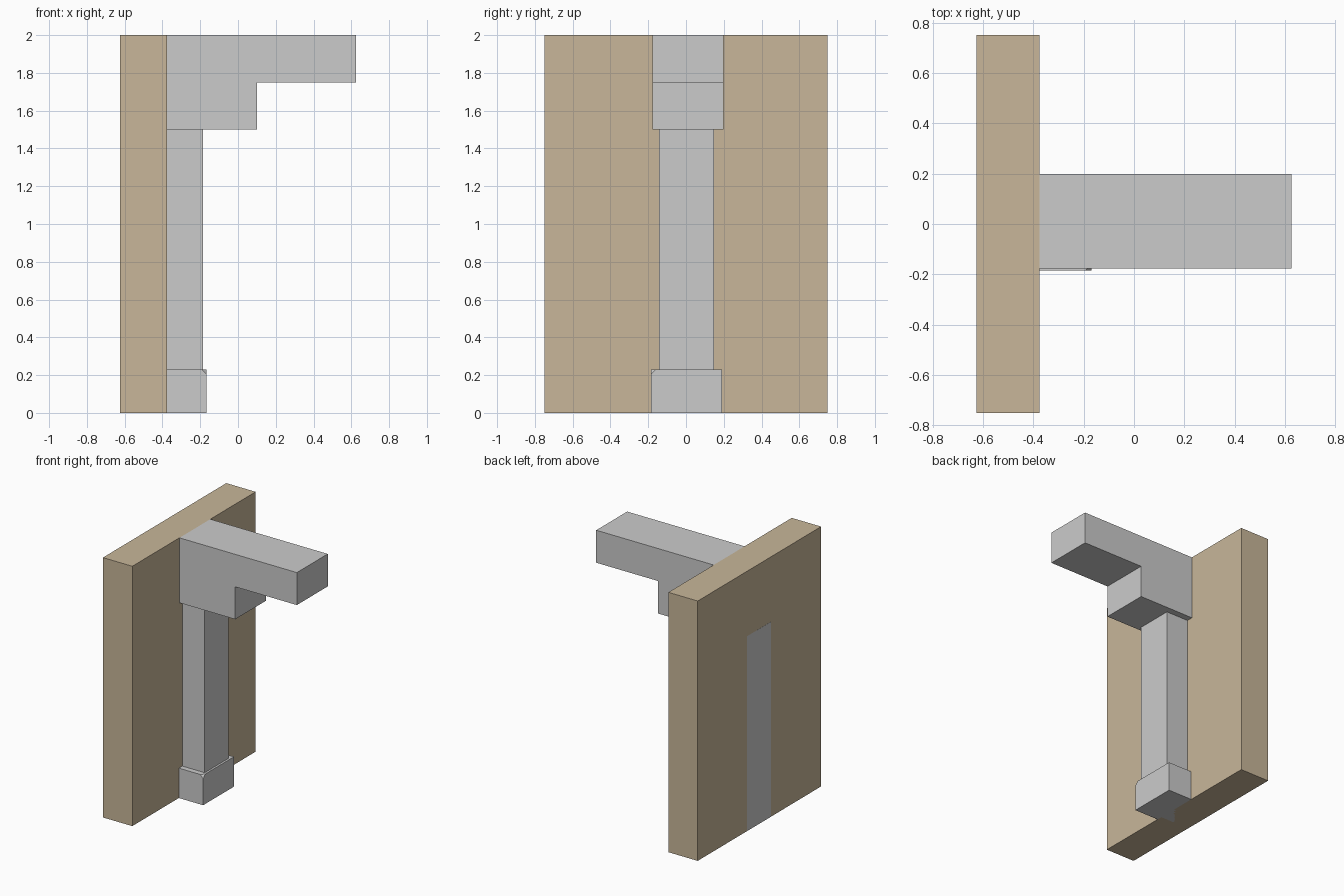
import bpy, bmesh
from mathutils import Vector

if "Cube" in bpy.data.objects:
    bpy.data.objects.remove(bpy.data.objects["Cube"])


def finish(name, bm):
    bmesh.ops.recalc_face_normals(bm, faces=bm.faces)
    mesh = bpy.data.meshes.new(name)
    bm.to_mesh(mesh)
    bm.free()
    obj = bpy.data.objects.new(name, mesh)
    bpy.context.collection.objects.link(obj)
    return obj


def prism(profile, y0, y1):
    """Extrude an x/z outline from y0 to y1."""
    bm = bmesh.new()
    face = bm.faces.new([bm.verts.new((x, y0, z)) for x, z in profile])
    ext = bmesh.ops.extrude_face_region(bm, geom=[face])["geom"]
    bmesh.ops.translate(bm, vec=(0, y1 - y0, 0),
                        verts=[v for v in ext if isinstance(v, bmesh.types.BMVert)])
    return bm


def rect(x0, x1, z0, z1):
    return [(x0, z0), (x1, z0), (x1, z1), (x0, z1)]


# Wall slab
wall = finish("wall", prism(rect(-0.625, -0.375, 0, 2), -0.75, 0.75))
tan = bpy.data.materials.new("tan_wall")
tan.diffuse_color = (0.58, 0.47, 0.32, 1)
tan.use_nodes = True
tan.node_tree.nodes["Principled BSDF"].inputs["Base Color"].default_value = tan.diffuse_color
wall.data.materials.append(tan)

# Stepped beam bracket
finish("beam_bracket", prism([(-0.375, 2), (0.625, 2), (0.625, 1.75),
                              (0.10, 1.75), (0.10, 1.5), (-0.375, 1.5)],
                             -0.177, 0.199))

# Column, running through the wall to its back face
finish("column", prism(rect(-0.6255, -0.184, 0, 1.5), -0.142, 0.149))

# Column base with one chipped top corner
bm = prism(rect(-0.375, -0.168, 0, 0.23), -0.184, 0.191)
corner = Vector((-0.168, -0.184, 0.23))
bmesh.ops.bisect_plane(bm, geom=bm.verts[:] + bm.edges[:] + bm.faces[:],
                       plane_co=corner - Vector((0.025, 0, 0)),
                       plane_no=(1, -1, 1), clear_outer=True)
bmesh.ops.holes_fill(bm, edges=[e for e in bm.edges if e.is_boundary])
finish("column_base", bm)
